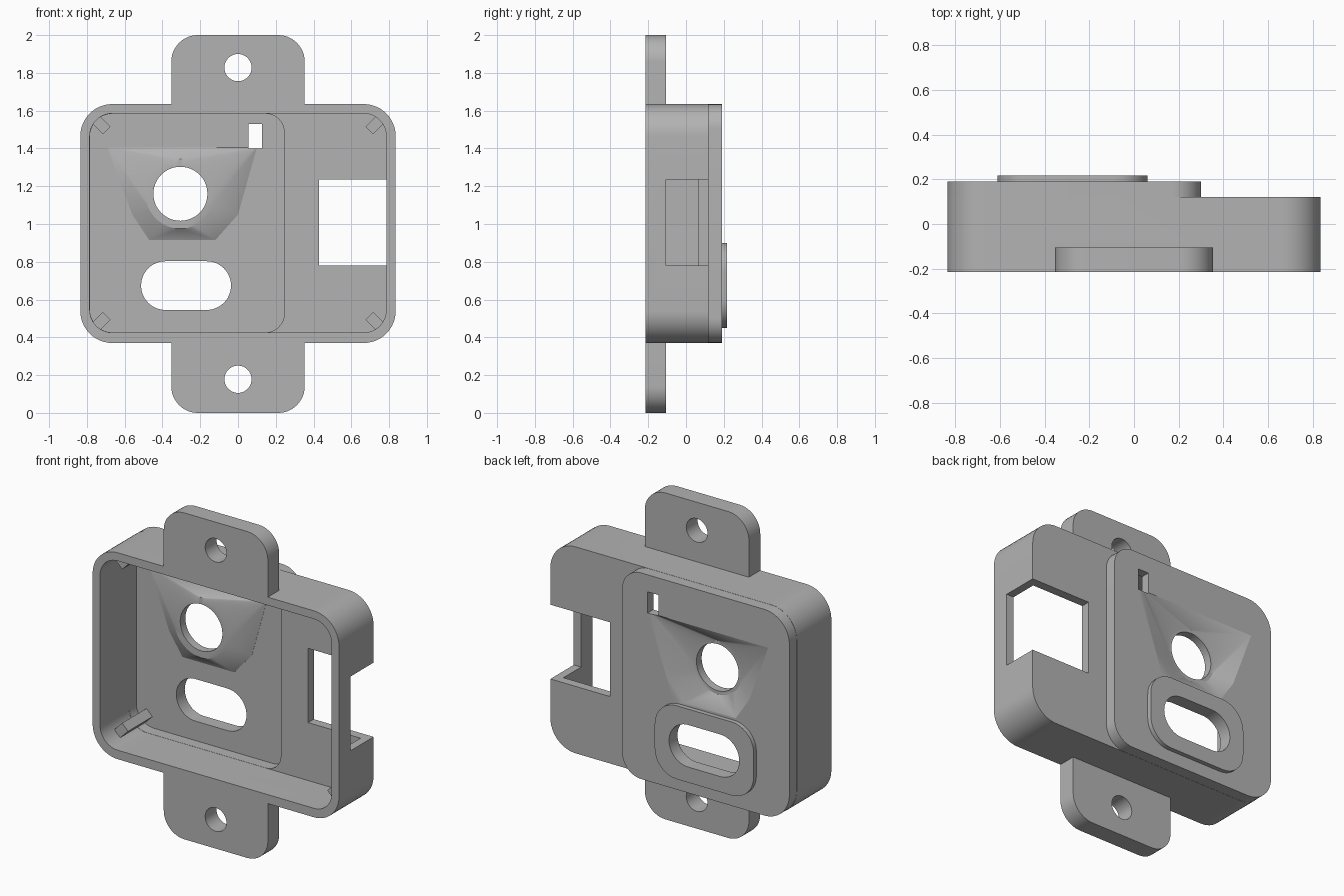
import bpy, bmesh, math
from mathutils import Vector

cube = bpy.data.objects.get("Cube")
if cube:
    bpy.data.objects.remove(cube, do_unlink=True)

grey = bpy.data.materials.new("plain grey")
grey.use_nodes = True
colour = (0.45, 0.45, 0.45, 1)
grey.diffuse_color = colour
grey.node_tree.nodes["Principled BSDF"].inputs["Base Color"].default_value = colour


def make_object(name, bm):
    bmesh.ops.recalc_face_normals(bm, faces=bm.faces[:])
    mesh = bpy.data.meshes.new(name)
    bm.to_mesh(mesh)
    bm.free()
    mesh.materials.append(grey)
    obj = bpy.data.objects.new(name, mesh)
    bpy.context.collection.objects.link(obj)
    return obj


def rounded(x0, x1, z0, z1, left=0.0, right=None, steps=12):
    """Rectangle outline with separate radii on its two sides."""
    right = left if right is None else right
    points = []
    corners = [(x1, z1, -1, -1, right), (x0, z1, 1, -1, left),
               (x0, z0, 1, 1, left), (x1, z0, -1, 1, right)]
    for quarter, (x, z, sx, sz, r) in enumerate(corners):
        if r == 0:
            points.append((x, z))
            continue
        for i in range(steps + 1):
            a = (quarter + i / steps) * math.pi / 2
            points.append((x + sx * r + r * math.cos(a), z + sz * r + r * math.sin(a)))
    # a stadium end makes the two arcs meet in one point
    return [p for i, p in enumerate(points)
            if math.dist(p, points[i - 1]) > 1e-5]


def circle(x, z, r, n=48):
    return [(x + r * math.cos(i * math.tau / n), z + r * math.sin(i * math.tau / n))
            for i in range(n)]


def prism(name, outline, y0, y1):
    bm = bmesh.new()
    face = bm.faces.new([bm.verts.new((x, y0, z)) for x, z in outline])
    grown = bmesh.ops.extrude_face_region(bm, geom=[face])["geom"]
    bmesh.ops.translate(bm, vec=Vector((0, y1 - y0, 0)),
                        verts=[v for v in grown if isinstance(v, bmesh.types.BMVert)])
    return make_object(name, bm)


def funnel(name, radius, y_tip, y_base, y_end):
    """Hull from the round lens rim to the wide outline on the back plate."""
    base = [(-0.69, 1.405), (0.1, 1.405), (0.0, 1.05),
            (-0.12, 0.915), (-0.47, 0.915), (-0.56, 1.05)]
    bm = bmesh.new()
    for outline, y in ((circle(*LENS, radius), y_tip), (base, y_base), (base, y_end)):
        for x, z in outline:
            bm.verts.new((x, y, z))
    bmesh.ops.convex_hull(bm, input=bm.verts[:])
    return make_object(name, bm)


def combine(target, other, operation):
    mod = target.modifiers.new("join", "BOOLEAN")
    mod.object, mod.operation, mod.solver = other, operation, "EXACT"
    bpy.context.view_layer.objects.active = target
    bpy.ops.object.modifier_apply(modifier=mod.name)
    bpy.data.objects.remove(other, do_unlink=True)


def smooth(obj):
    bpy.ops.object.select_all(action="DESELECT")
    obj.select_set(True)
    bpy.context.view_layer.objects.active = obj
    bpy.ops.object.shade_smooth_by_angle(angle=math.radians(25))


LENS = (-0.305, 1.16)
FRONT = -0.215
E = 0.001

# outer shell: main box, mounting tabs, raised back section
housing = prism("housing", rounded(-0.835, 0.835, 0.37, 1.635, 0.17), FRONT, 0.12)
combine(housing, prism("tabs", rounded(-0.353, 0.353, 0, 2, 0.14), FRONT, -0.105), "UNION")
combine(housing, prism("raised_back", rounded(-0.835 + E, 0.3, 0.37 + E, 1.635 - E, 0.17, 0.13),
                       0.0, 0.19), "UNION")

# hollow interior with a step in the floor
combine(housing, prism("cavity", rounded(-0.785, 0.785, 0.425, 1.585, 0.12), -0.4, 0.065),
        "DIFFERENCE")
combine(housing, prism("deep_cavity", rounded(-0.785 + E, 0.245, 0.425 + E, 1.585 - E, 0.12, 0.1),
                       0.0, 0.135), "DIFFERENCE")

# slot pad and lens funnel
combine(housing, prism("slot_pad", rounded(-0.61, 0.06, 0.45, 0.9, 0.15), 0.16, 0.217), "UNION")
combine(housing, funnel("funnel_bump", 0.185, 0.08, 0.134, 0.16), "UNION")
combine(housing, funnel("funnel_dent", 0.165, 0.13, 0.19, 0.25), "DIFFERENCE")

# openings
openings = [circle(*LENS, 0.143), circle(0, 1.828, 0.072), circle(0, 0.178, 0.072),
            rounded(-0.513, -0.037, 0.545, 0.803, 0.129), rounded(0.055, 0.127, 1.4, 1.53)]
for outline in openings:
    combine(housing, prism("opening", outline, -0.5, 0.5), "DIFFERENCE")
combine(housing, prism("port", rounded(0.43, 0.95, 0.78, 1.235), -0.105, 0.3), "DIFFERENCE")
smooth(housing)

# diagonal support ribs in the four inner corners
for side, sx in (("right", -1), ("left", 1)):
    for level, sz in (("lower", -1), ("upper", 1)):
        cx, cz = sx * 0.727, 1.005 + sz * 0.523
        along, across = (sx * 0.032, sz * 0.032), (-sx * 0.02, sz * 0.02)
        outline = [(cx + i * along[0] + j * across[0], cz + i * along[1] + j * across[1])
                   for i, j in ((-1, -1), (1, -1), (1, 1), (-1, 1))]
        prism(f"{level}_{side}_rib", outline, -0.1, 0.15 if sx < 0 else 0.08)
